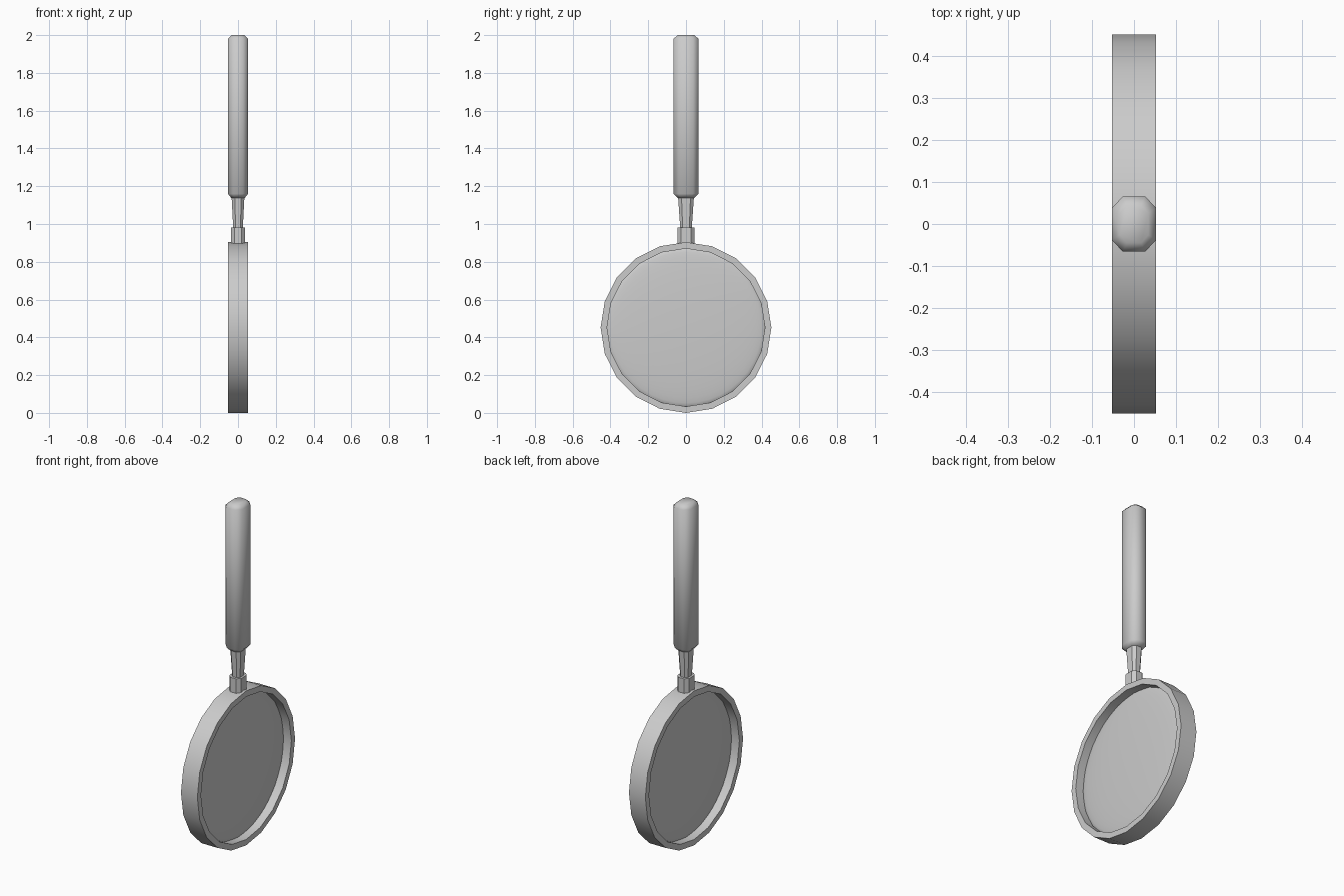
import bpy, bmesh, math

if "Cube" in bpy.data.objects:
    bpy.data.objects.remove(bpy.data.objects["Cube"])

def finish(name, bm, angle):
    bmesh.ops.recalc_face_normals(bm, faces=bm.faces)
    me = bpy.data.meshes.new(name)
    bm.to_mesh(me)
    bm.free()
    ob = bpy.data.objects.new(name, me)
    bpy.context.collection.objects.link(ob)
    bpy.ops.object.select_all(action='DESELECT')
    ob.select_set(True)
    bpy.context.view_layer.objects.active = ob
    bpy.ops.object.shade_smooth_by_angle(angle=math.radians(angle))
    return ob

def bridge(bm, a, b):
    n = len(a)
    for i in range(n):
        j = (i + 1) % n
        bm.faces.new((a[i], a[j], b[j], b[i]))

def octagon_loft(name, levels, angle=20):
    """Stack of chamfered rectangles; each level is (z, half x, half y)."""
    bm = bmesh.new()
    k, m = 0.5, 0.57
    outline = [(1, -m), (1, m), (k, 1), (-k, 1), (-1, m), (-1, -m), (-k, -1), (k, -1)]
    loops = [[bm.verts.new((x * hx, y * hy, z)) for x, y in outline]
             for z, hx, hy in levels]
    for a, b in zip(loops, loops[1:]):
        bridge(bm, a, b)
    bm.faces.new(loops[0])
    bm.faces.new(loops[-1])
    return finish(name, bm, angle)

CENTRE, OUTER, INNER, HALF = 0.452, 0.452, 0.418, 0.053

# Lens frame: twenty-sided flat ring
bm = bmesh.new()
rings = []
for x, r in ((-HALF, OUTER), (HALF, OUTER), (HALF, INNER), (-HALF, INNER)):
    rings.append([bm.verts.new((x, r * math.cos(math.tau * i / 20),
                                CENTRE + r * math.sin(math.tau * i / 20)))
                  for i in range(20)])
for i in range(4):
    bridge(bm, rings[i], rings[(i + 1) % 4])
finish("lens_frame", bm, 25)

# Lens: thin flattened sphere set in the middle of the frame
bm = bmesh.new()
bmesh.ops.create_uvsphere(bm, u_segments=40, v_segments=20, radius=1)
for v in bm.verts:
    x, y, z = v.co
    v.co = (z * 0.025, x * 0.42, CENTRE + y * 0.42)
finish("lens", bm, 180)

# Collar, tapered neck and grip
octagon_loft("collar", [(0.88, 0.038, 0.045), (0.982, 0.038, 0.045)])
octagon_loft("neck", [(0.97, 0.025, 0.03), (1.145, 0.034, 0.042)])
octagon_loft("handle", [(1.138, 0.036, 0.045), (1.16, 0.053, 0.066),
                        (1.98, 0.053, 0.066), (2.0, 0.034, 0.045)], 50)
